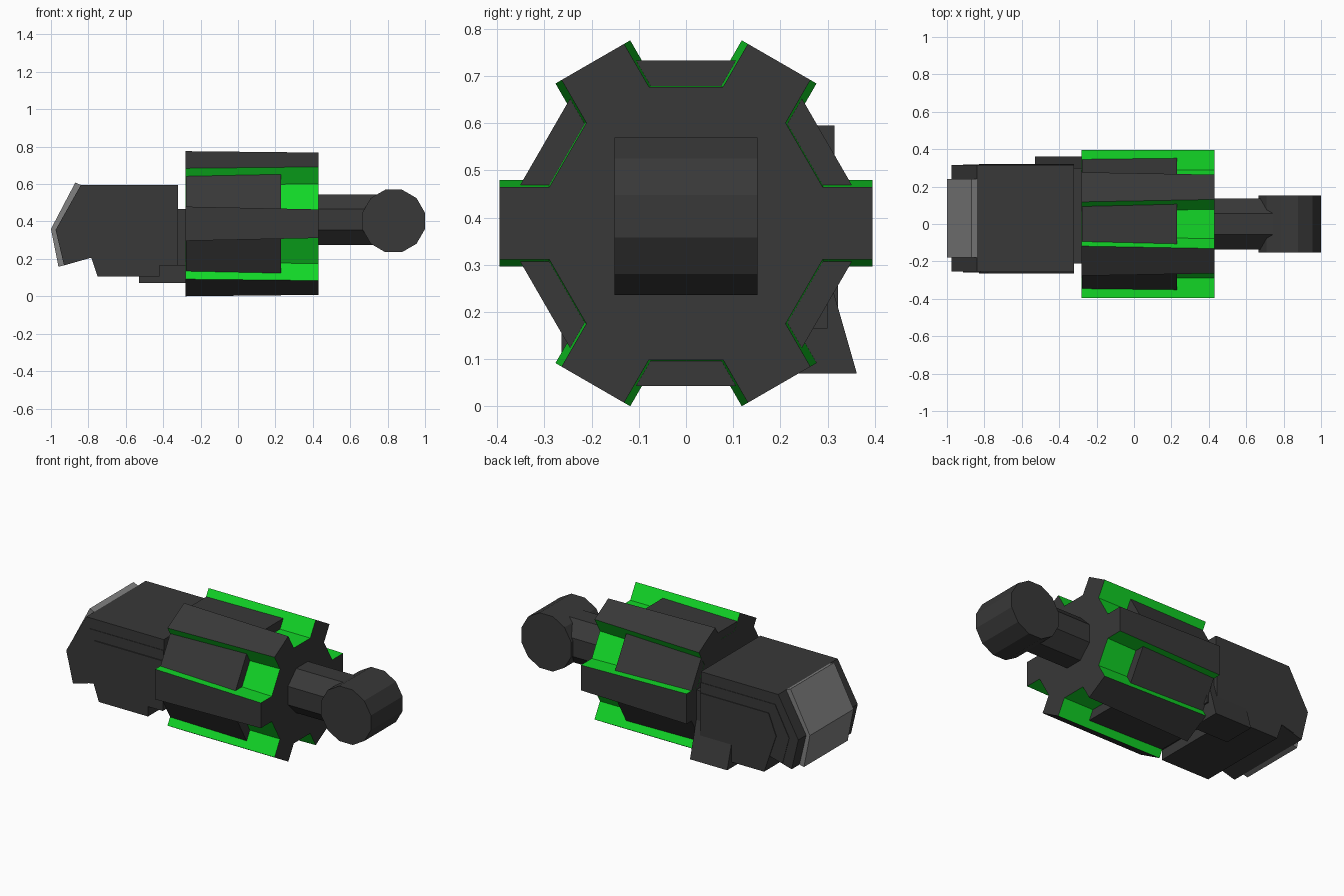
import bpy, bmesh, math
from mathutils import Matrix, Vector

if "Cube" in bpy.data.objects:
    bpy.data.objects.remove(bpy.data.objects["Cube"])


def material(name, rgb):
    m = bpy.data.materials.new(name)
    m.diffuse_color = (*rgb, 1)
    m.use_nodes = True
    m.node_tree.nodes["Principled BSDF"].inputs["Base Color"].default_value = m.diffuse_color
    return m


DARK = material("dark_grey", (0.04, 0.04, 0.04))
GREEN = material("bright_green", (0.006, 0.68, 0.02))
GREY = material("mid_grey", (0.22, 0.22, 0.22))


def loft(name, ring_a, ring_b, mats, side_rule=None):
    """Closed solid between two matching rings of points."""
    bm = bmesh.new()
    a = [bm.verts.new(p) for p in ring_a]
    b = [bm.verts.new(p) for p in ring_b]
    n = len(a)
    bm.faces.new(a)
    bm.faces.new(b)
    for i in range(n):
        j = (i + 1) % n
        f = bm.faces.new((a[i], a[j], b[j], b[i]))
        if side_rule:
            f.material_index = side_rule(i)
    bmesh.ops.recalc_face_normals(bm, faces=bm.faces[:])
    me = bpy.data.meshes.new(name)
    bm.to_mesh(me)
    bm.free()
    for m in mats:
        me.materials.append(m)
    ob = bpy.data.objects.new(name, me)
    bpy.context.collection.objects.link(ob)
    return ob


def prism_y(name, profile, y0, y1, mat=DARK):
    return loft(name, [(x, y0, z) for x, z in profile],
                [(x, y1, z) for x, z in profile], [mat])


def prism_x(name, profile, x0, x1, mat=DARK):
    return loft(name, [(x0, y, z) for y, z in profile],
                [(x1, y, z) for y, z in profile], [mat])


def ngon(n, apothem, cu, cv):
    r = apothem / math.cos(math.pi / n)
    return [(cu + r * math.cos((i + 0.5) * 2 * math.pi / n),
             cv + r * math.sin((i + 0.5) * 2 * math.pi / n)) for i in range(n)]


# Six-lobed hub, lobes narrowing toward +x, with green channels
HUB_Z = 0.388


def turn(u, v, ang):
    return (u * math.cos(ang) - v * math.sin(ang),
            HUB_Z + u * math.sin(ang) + v * math.cos(ang))


def hub_ring(x, w):
    return [(x, *turn(u, v, k * math.pi / 3)) for k in range(6)
            for u, v in ((0.29, -w), (0.395, -w), (0.395, w), (0.29, w))]


loft("hub", hub_ring(-0.28, 0.0915), hub_ring(0.43, 0.0765), [DARK, GREEN],
     lambda i: 0 if i % 4 == 1 else 1)

# Dark filler blocks in the channels
for k in range(6):
    ang = (k + 0.5) * math.pi / 3
    prism_x(f"channel_block_{k}",
            [turn(u, v, ang) for u, v in
             ((0.25, -0.07), (0.345, -0.106), (0.345, 0.106), (0.25, 0.07))],
            -0.279, 0.23)

# Shaft and cross cylinder
prism_x("shaft", ngon(8, 0.135, 0, 0.41), 0.42, 0.78)
prism_y("cross_cylinder", ngon(12, 0.167, 0.832, 0.403), -0.152, 0.152)

# Head: main body with layered side panels
Y = 0.03
prism_y("head_body", [(-0.32, 0.595), (-0.84, 0.595), (-0.975, 0.355),
                      (-0.93, 0.165), (-0.79, 0.205), (-0.32, 0.205)],
        Y - 0.285, Y + 0.285)
prism_y("head_middle_panel", [(-0.32, 0.53), (-0.82, 0.53), (-0.915, 0.35),
                              (-0.87, 0.185), (-0.79, 0.205), (-0.32, 0.205)],
        Y - 0.288, Y + 0.288)
prism_y("head_lower_block", [(-0.32, 0.468), (-0.78, 0.468), (-0.83, 0.34),
                             (-0.75, 0.105), (-0.42, 0.105), (-0.42, 0.165),
                             (-0.32, 0.165)],
        Y - 0.294, Y + 0.292)
prism_y("head_neck", [(-0.27, 0.468), (-0.33, 0.468), (-0.33, 0.165), (-0.27, 0.165)],
        Y - 0.24, Y + 0.27)

# Grey face plate wrapped over the sloped end
prism_y("face_plate", [(-0.84, 0.595), (-0.87, 0.608), (-1.0, 0.36),
                       (-0.96, 0.158), (-0.93, 0.165), (-0.975, 0.355)],
        Y - 0.21, Y + 0.21, GREY)

# Flared fin on the back side
prism_x("rear_fin", [(0.16, 0.07), (0.362, 0.07), (0.315, 0.235),
                     (0.29, 0.32), (0.16, 0.32)], -0.53, -0.28)
